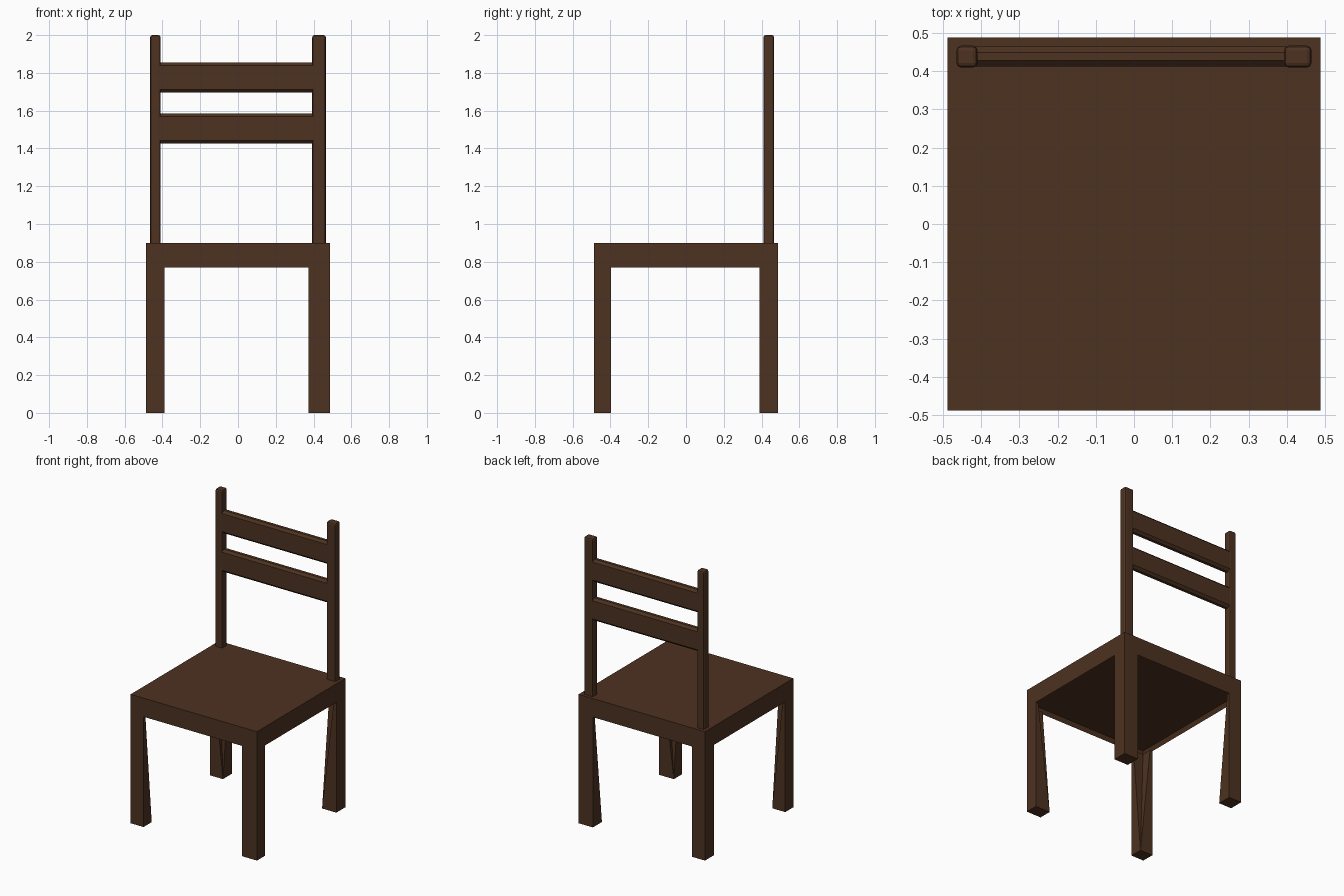
import bpy, bmesh
from mathutils import Vector

if "Cube" in bpy.data.objects:
    bpy.data.objects.remove(bpy.data.objects["Cube"])

wood = bpy.data.materials.new("dark_wood")
wood.diffuse_color = (0.075, 0.032, 0.015, 1)
wood.use_nodes = True
wood.node_tree.nodes["Principled BSDF"].inputs["Base Color"].default_value = wood.diffuse_color

H = 0.488          # half width of the seat
LIP = 0.02         # apron wall thickness
SEAT_Z, APRON_Z = 0.90, 0.77


def finish(bm, name):
    bmesh.ops.recalc_face_normals(bm, faces=bm.faces)
    me = bpy.data.meshes.new(name)
    bm.to_mesh(me)
    bm.free()
    me.materials.append(wood)
    ob = bpy.data.objects.new(name, me)
    bpy.context.collection.objects.link(ob)
    return ob


def box_bm(lo, hi):
    bm = bmesh.new()
    bmesh.ops.create_cube(bm, size=1)
    lo, hi = Vector(lo), Vector(hi)
    for v in bm.verts:
        v.co = Vector([(lo[i] + hi[i]) / 2 + v.co[i] * (hi[i] - lo[i]) for i in range(3)])
    return bm


# Seat slab with a shallow recess underneath, leaving an apron lip
bm = box_bm((-H, -H, APRON_Z), (H, H, SEAT_Z))
bm.normal_update()
under = [f for f in bm.faces if f.normal.z < -0.9]
bmesh.ops.inset_region(bm, faces=under, thickness=LIP)
for v in under[0].verts:
    v.co.z += 0.03
finish(bm, "seat")


# Legs: square foot, L-shaped at the top where the leg meets the apron lip
def leg(name, sx, sy, wx, wy):
    bm = bmesh.new()

    def P(a, b, z):
        return bm.verts.new((sx * (H - a), sy * (H - b), z))
    t = [P(0, 0, APRON_Z), P(wx, 0, APRON_Z), P(wx, LIP, APRON_Z),
         P(LIP, LIP, APRON_Z), P(LIP, wy, APRON_Z), P(0, wy, APRON_Z)]
    b = [P(0, 0, 0), P(wx, 0, 0), P(wx, wy, 0), P(0, wy, 0)]
    for f in ((b[0], b[1], b[2], b[3]), (b[0], b[1], t[1], t[0]),
              (b[1], b[2], t[2], t[1]), (b[2], t[3], t[2]), (b[2], t[4], t[3]),
              (b[2], b[3], t[5], t[4]), (b[3], b[0], t[0], t[5]), tuple(t)):
        bm.faces.new(f)
    finish(bm, name)


leg("front_left_leg", -1, -1, 0.10, 0.09)
leg("front_right_leg", 1, -1, 0.115, 0.09)
leg("back_left_leg", -1, 1, 0.10, 0.10)
leg("back_right_leg", 1, 1, 0.11, 0.10)


# Back posts with softened vertical edges and top
def post(name, x0, x1):
    bm = box_bm((x0, 0.41, SEAT_Z - 0.01), (x1, 0.467, 2.0))
    edges = [e for e in bm.edges if max(v.co.z for v in e.verts) > 1.9]
    bmesh.ops.bevel(bm, geom=edges, offset=0.012, segments=2, profile=0.5, affect='EDGES')
    finish(bm, name)


post("left_back_post", -0.465, -0.41)
post("right_back_post", 0.393, 0.465)


# Back slats with chamfered long edges
def slat(name, z0, z1):
    bm = box_bm((-0.43, 0.412, z0), (0.41, 0.465, z1))
    edges = [e for e in bm.edges if abs(e.verts[0].co.x - e.verts[1].co.x) > 0.5]
    bmesh.ops.bevel(bm, geom=edges, offset=0.016, segments=1, affect='EDGES')
    finish(bm, name)


slat("lower_back_slat", 1.427, 1.585)
slat("upper_back_slat", 1.697, 1.855)
